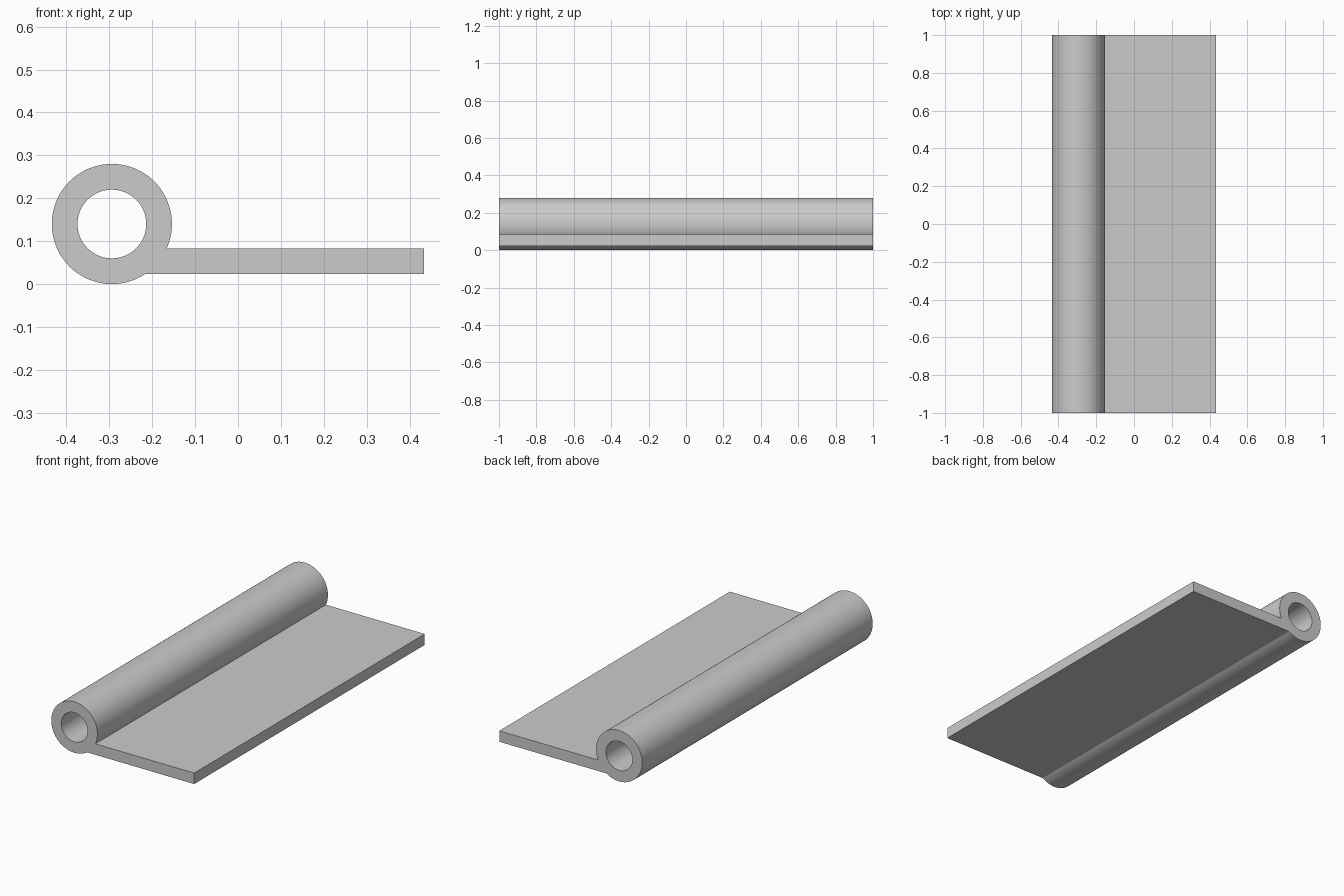
import bpy
import bmesh
from math import asin, cos, sin, pi, radians

if "Cube" in bpy.data.objects:
    bpy.data.objects.remove(bpy.data.objects["Cube"], do_unlink=True)

# Dimensions
CX, CZ = -0.294, 0.14
OUTER, INNER = 0.14, 0.08
LOW, HIGH, EDGE = 0.023, 0.083, 0.434
HALF = 1.0
ARC_STEPS, GAP_STEPS = 88, 8

# Angles where the leaf meets the barrel
top_angle = asin((HIGH - CZ) / OUTER)
bottom_angle = 2 * pi + asin((LOW - CZ) / OUTER)


def arc(radius, start, end, steps):
    angles = [start + (end - start) * i / steps for i in range(steps + 1)]
    return [(CX + radius * cos(a), CZ + radius * sin(a)) for a in angles]


# Profile: outer outline of barrel and leaf, and the pin bore
outline = arc(OUTER, top_angle, bottom_angle, ARC_STEPS) + [(EDGE, LOW), (EDGE, HIGH)]
bore = (arc(INNER, top_angle, bottom_angle, ARC_STEPS)
        + arc(INNER, bottom_angle, top_angle + 2 * pi, GAP_STEPS)[1:-1])

bm = bmesh.new()


def ring(points, y):
    return [bm.verts.new((x, y, z)) for x, z in points]


def bridge(a, b):
    for i in range(len(a)):
        j = (i + 1) % len(a)
        bm.faces.new((a[i], a[j], b[j], b[i]))


def cap(out, inn):
    for i in range(ARC_STEPS):
        bm.faces.new((out[i], out[i + 1], inn[i + 1], inn[i]))
    bm.faces.new(out[ARC_STEPS:] + [out[0], inn[0]] + inn[:ARC_STEPS - 1:-1])


# Extruded walls and the two flat ends
out_front, out_back = ring(outline, -HALF), ring(outline, HALF)
in_front, in_back = ring(bore, -HALF), ring(bore, HALF)
bridge(out_front, out_back)
bridge(in_front, in_back)
cap(out_front, in_front)
cap(out_back, in_back)
bmesh.ops.recalc_face_normals(bm, faces=bm.faces)

mesh = bpy.data.meshes.new("hinge_leaf")
bm.to_mesh(mesh)
bm.free()
hinge = bpy.data.objects.new("hinge_leaf", mesh)
bpy.context.collection.objects.link(hinge)

# Plain grey metal
grey = bpy.data.materials.new("plain_grey")
grey.use_nodes = True
colour = (0.6, 0.6, 0.6, 1)
grey.diffuse_color = colour
grey.node_tree.nodes["Principled BSDF"].inputs["Base Color"].default_value = colour
mesh.materials.append(grey)

# Smooth barrel with crisp edges
bpy.ops.object.select_all(action="DESELECT")
hinge.select_set(True)
bpy.context.view_layer.objects.active = hinge
bpy.ops.object.shade_smooth_by_angle(angle=radians(25))
